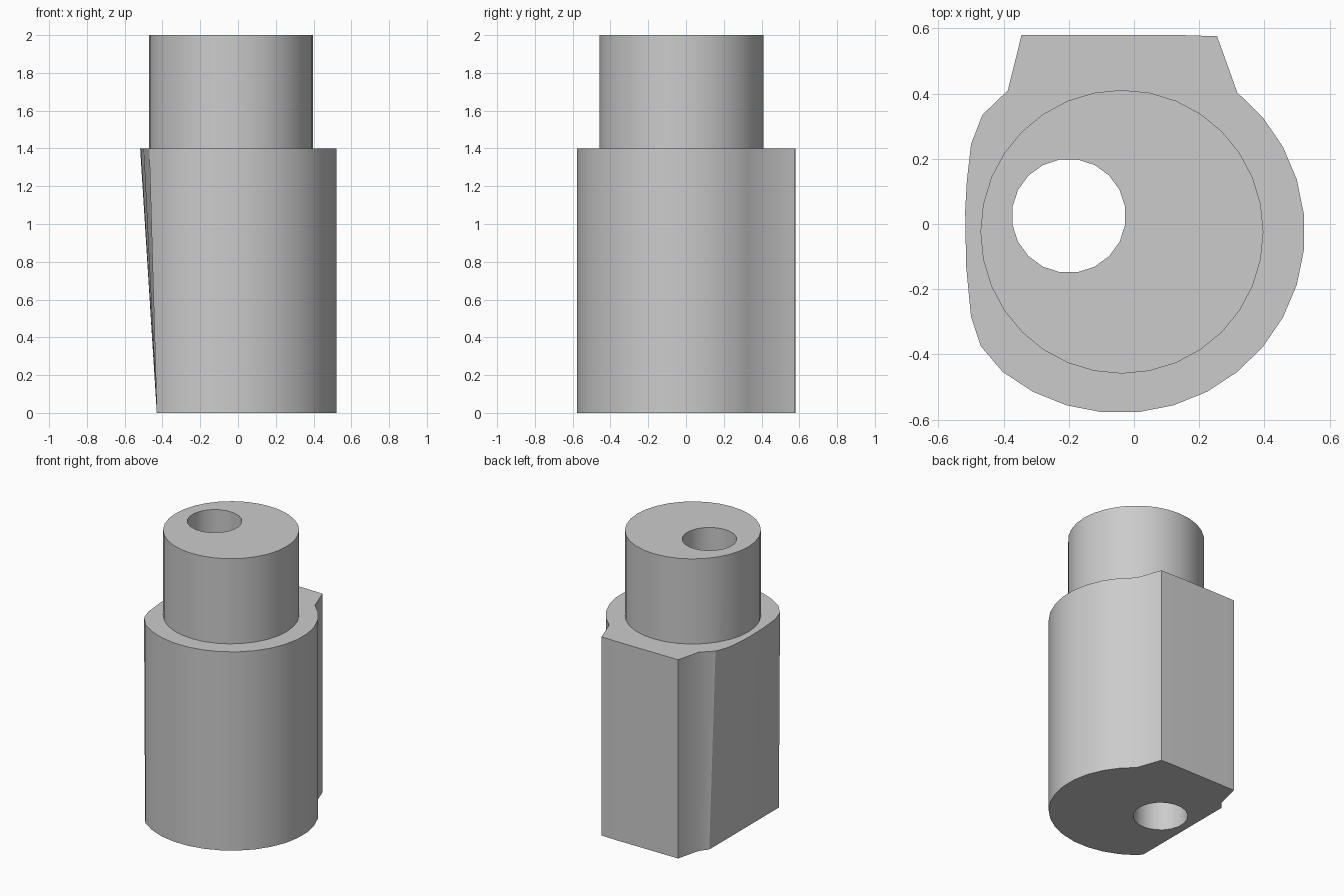
import bpy, bmesh
from math import cos, sin, radians

cube = bpy.data.objects.get("Cube")
if cube:
    bpy.data.objects.remove(cube, do_unlink=True)

grey = bpy.data.materials.new("plain_grey")
grey.use_nodes = True
grey.diffuse_color = (0.6, 0.6, 0.6, 1)
grey.node_tree.nodes["Principled BSDF"].inputs["Base Color"].default_value = (0.6, 0.6, 0.6, 1)


def ellipse(cx, cy, rx, ry, start, step, count):
    angles = [radians(start + step * i) for i in range(count)]
    return [(cx + rx * cos(a), cy + ry * sin(a)) for a in angles]


def loft(name, lower, upper, z0, z1):
    """Solid between two outlines with matching points."""
    bm = bmesh.new()
    low = [bm.verts.new((x, y, z0)) for x, y in lower]
    high = [bm.verts.new((x, y, z1)) for x, y in upper]
    n = len(low)
    bm.faces.new(low[::-1])
    bm.faces.new(high)
    for i in range(n):
        j = (i + 1) % n
        bm.faces.new((low[i], low[j], high[j], high[i]))
    mesh = bpy.data.meshes.new(name)
    bm.to_mesh(mesh)
    bm.free()
    mesh.materials.append(grey)
    obj = bpy.data.objects.new(name, mesh)
    bpy.context.collection.objects.link(obj)
    return obj


def combine(target, other, operation):
    mod = target.modifiers.new(operation.lower(), 'BOOLEAN')
    mod.operation = operation
    mod.solver = 'EXACT'
    mod.object = other
    bpy.ops.object.modifier_apply(modifier=mod.name)
    bpy.data.objects.remove(other, do_unlink=True)


# Body: round side, rear block, and a side that tapers to a straight foot
arc = ellipse(-0.043, -0.025, 0.567, 0.555, -129.375, 11.25, 17)
block = [(0.255, 0.576), (0.13, 0.58), (-0.345, 0.58), (-0.387, 0.41)]
bulge = [(-0.465, 0.335), (-0.5, 0.245), (-0.513, 0.13), (-0.518, 0.04),
         (-0.515, -0.13), (-0.5, -0.285), (-0.47, -0.375)]
foot = [(-0.43, 0.355 - 0.775 * i / 6) for i in range(7)]
body = loft("stepped_body", arc + block + foot, arc + block + bulge, 0, 1.4)

# Upper post, sunk a little into the body
circle = ellipse(-0.037, -0.024, 0.434, 0.435, 0, 11.25, 32)
post = loft("upper_post", circle, circle, 1.3, 2)

# Off-centre bore through the full height
ring = ellipse(-0.2, 0.025, 0.175, 0.175, 9, 18, 20)
bore = loft("bore_cutter", ring, ring, -0.1, 2.1)
bore.hide_render = True

bpy.ops.object.select_all(action='DESELECT')
bpy.context.view_layer.objects.active = body
body.select_set(True)
combine(body, post, 'UNION')
combine(body, bore, 'DIFFERENCE')
bpy.ops.object.shade_smooth_by_angle(angle=radians(30))
